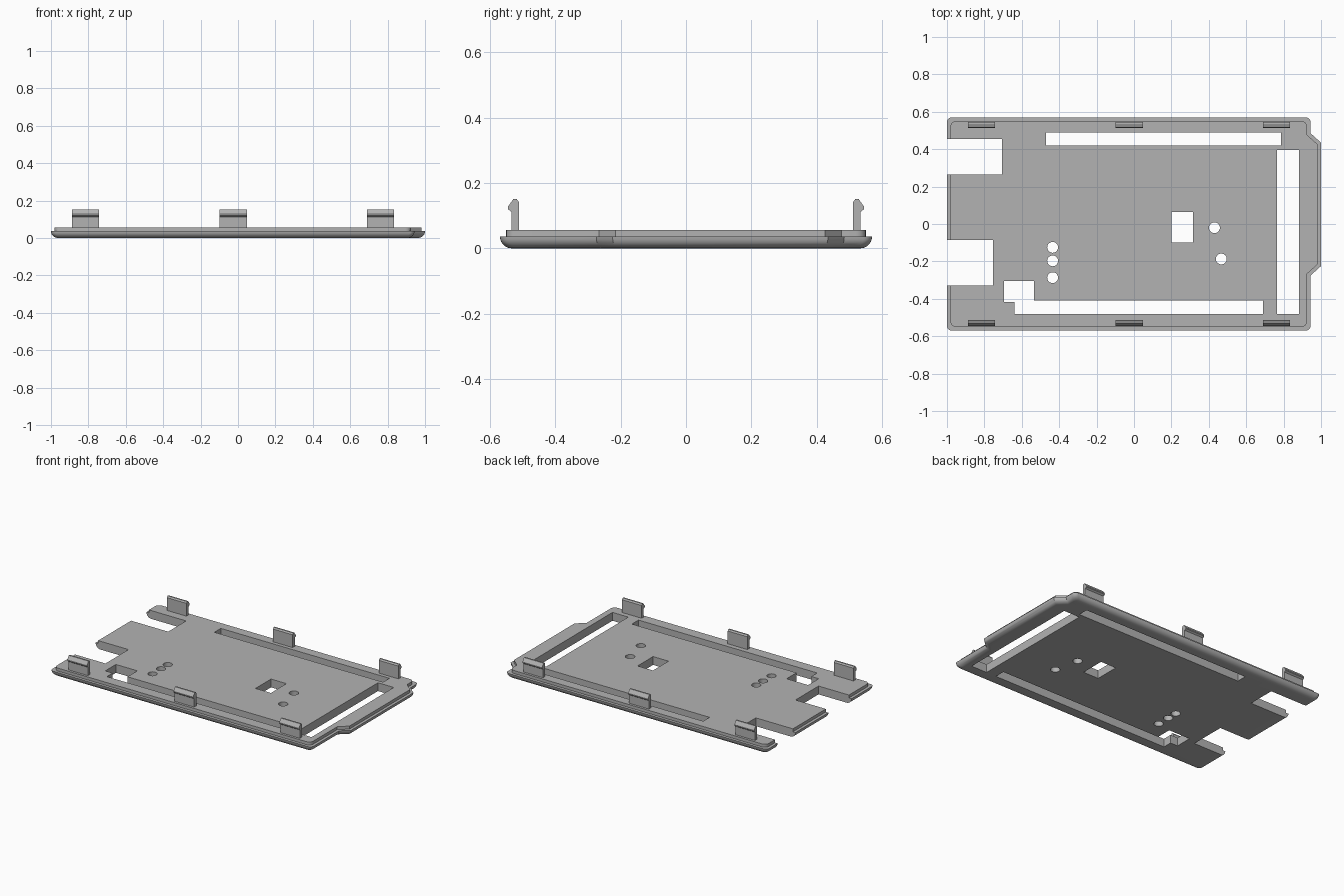
import bpy, bmesh, math
from mathutils import Vector

old = bpy.data.objects.get("Cube")
if old:
    bpy.data.objects.remove(old, do_unlink=True)

grey = bpy.data.materials.new("plain grey")
grey.use_nodes = True
colour = (0.45, 0.45, 0.45, 1)
grey.diffuse_color = colour
grey.node_tree.nodes["Principled BSDF"].inputs["Base Color"].default_value = colour


def make_object(name, bm):
    bmesh.ops.recalc_face_normals(bm, faces=bm.faces[:])
    mesh = bpy.data.meshes.new(name)
    bm.to_mesh(mesh)
    bm.free()
    mesh.materials.append(grey)
    obj = bpy.data.objects.new(name, mesh)
    bpy.context.collection.objects.link(obj)
    return obj


def loft(name, rings):
    """Skin a closed solid through rings of equal length."""
    bm = bmesh.new()
    loops = [[bm.verts.new(p) for p in ring] for ring in rings]
    for low, high in zip(loops, loops[1:]):
        for i in range(len(low)):
            j = (i + 1) % len(low)
            bm.faces.new((low[i], low[j], high[j], high[i]))
    bm.faces.new(loops[0][::-1])
    bm.faces.new(loops[-1])
    return make_object(name, bm)


def inset_outline(points, inset, radius, z, steps=5):
    """Offset a counter-clockwise outline inward and round its corners."""
    pts = [Vector(p) for p in points]
    n = len(pts)
    ring = []
    corners = []
    for i, p in enumerate(pts):
        a = (p - pts[i - 1]).normalized()
        b = (pts[(i + 1) % n] - p).normalized()
        na, nb = Vector((-a.y, a.x)), Vector((-b.y, b.x))
        corners.append((p + (na + nb) * inset / (1 + na.dot(nb)), a, b))
    for p, a, b in corners:
        square = abs(a.dot(b)) < 0.1
        if not square:
            ring.append((p.x, p.y, z))
            continue
        centre = p + (b - a) * radius
        for k in range(steps + 1):
            t = k / steps * math.pi / 2
            q = centre - b * radius * math.cos(t) + a * radius * math.sin(t)
            ring.append((q.x, q.y, z))
    return ring


# Tray: rounded underside, straight rim, stepped lip on top
outline = [(-1, -.57), (.944, -.57), (.944, -.275), (1, -.225),
           (1, .435), (.944, .485), (.944, .57), (-1, .57)]
R = 0.036
rings = []
for k in range(7):
    t = k / 6 * math.pi / 2
    rings.append(inset_outline(outline, R * (1 - math.sin(t)), 0.025, R * (1 - math.cos(t))))
rings.append(inset_outline(outline, 0.019, 0.03, R))
rings.append(inset_outline(outline, 0.019, 0.03, 0.056))
tray = loft("tray", rings)


def cut(cutter):
    cutter.hide_render = True
    mod = tray.modifiers.new("cut", 'BOOLEAN')
    mod.operation = 'DIFFERENCE'
    mod.solver = 'EXACT'
    mod.object = cutter
    bpy.ops.object.modifier_apply(modifier=mod.name)
    bpy.data.objects.remove(cutter, do_unlink=True)


bpy.ops.object.select_all(action='DESELECT')
bpy.context.view_layer.objects.active = tray
tray.select_set(True)

# Slots, windows and connector notches: x range, y range
openings = [(-.47, .785, .42, .488), (.765, .883, -.48, .395),
            (-.64, .69, -.48, -.41), (-.695, -.535, -.418, -.305),
            (.2, .315, -.1, .065),
            (-1.1, -.705, .265, .455), (-1.1, -.755, -.33, -.085)]
for x0, x1, y0, y1 in openings:
    cut(loft("opening_cutter", [[(x0, y0, z), (x1, y0, z), (x1, y1, z), (x0, y1, z)]
                                for z in (-.1, .2)]))

# Round button and light holes
for x, y in [(-.435, -.125), (-.435, -.197), (-.435, -.287), (.43, -.02), (.467, -.187)]:
    circle = [(x + .029 * math.cos(a * math.pi / 16), y + .029 * math.sin(a * math.pi / 16))
              for a in range(32)]
    cut(loft("hole_cutter", [[(px, py, z) for px, py in circle] for z in (-.1, .2)]))

bpy.ops.object.shade_smooth_by_angle(angle=math.radians(30))

# Snap clips: hooked profile facing outward on both long sides
hook = [(.512, .05), (.535, .05), (.535, .112), (.546, .12), (.546, .127),
        (.529, .151), (.519, .151), (.512, .142)]
for side, label in ((-1, "front"), (1, "back")):
    for x, place in ((-.815, "right"), (-.025, "middle"), (.762, "left")):
        loft(f"{label}_{place}_clip",
             [[(x + dx, side * y, z) for y, z in hook] for dx in (-.073, .073)])
